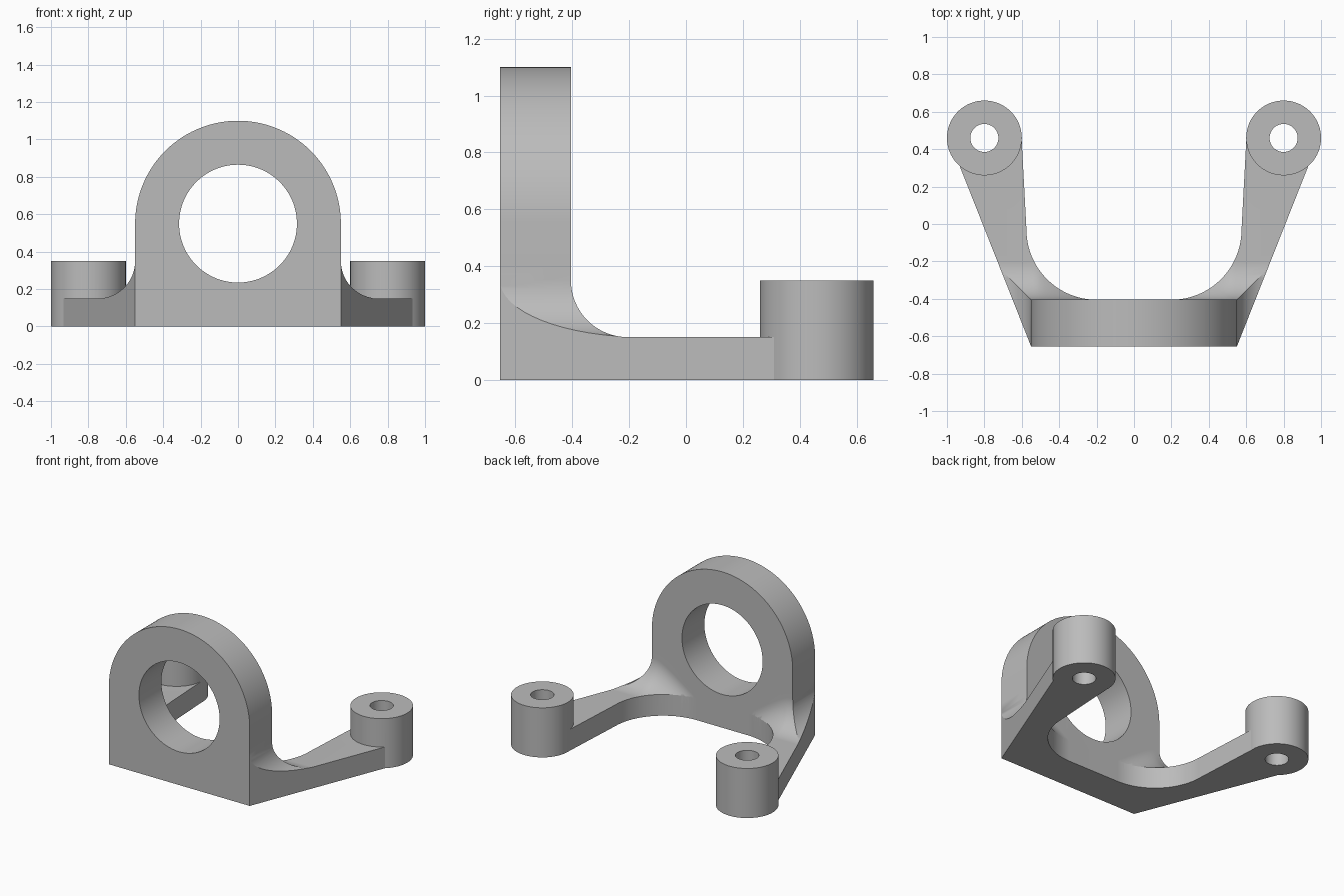
import bpy, bmesh
from math import sin, cos, pi, sqrt
from mathutils import Vector

cube = bpy.data.objects.get("Cube")
if cube:
    bpy.data.objects.remove(cube, do_unlink=True)

steel = bpy.data.materials.new("plain grey")
steel.use_nodes = True
grey = (0.5, 0.5, 0.5, 1)
steel.diffuse_color = grey
steel.node_tree.nodes["Principled BSDF"].inputs["Base Color"].default_value = grey

FRONT, BACK, HALF = -0.655, -0.405, 0.55   # upright plate limits
BASE, FILLET = 0.15, 0.2                   # arm thickness, fillet radius
BOSS = (0.8, 0.46)
BEND = (0.2, -0.03, 0.375)                 # inner bend: centre and radius


def arc(cx, cy, r, a0, a1, n):
    return [(cx + r * cos(a0 + (a1 - a0) * i / n), cy + r * sin(a0 + (a1 - a0) * i / n))
            for i in range(n + 1)]


def loft(name, sections):
    """Closed solid through matching rings of points."""
    bm = bmesh.new()
    rings = [[bm.verts.new(p) for p in s] for s in sections]
    for a, b in zip(rings, rings[1:]):
        for i in range(len(a)):
            j = (i + 1) % len(a)
            bm.faces.new((a[i], a[j], b[j], b[i]))
    bm.faces.new(rings[0])
    bm.faces.new(rings[-1])
    bmesh.ops.recalc_face_normals(bm, faces=bm.faces)
    mesh = bpy.data.meshes.new(name)
    bm.to_mesh(mesh)
    bm.free()
    mesh.materials.append(steel)
    obj = bpy.data.objects.new(name, mesh)
    bpy.context.collection.objects.link(obj)
    return obj


def prism_z(name, pts, z0, z1):
    return loft(name, [[(x, y, z) for x, y in pts] for z in (z0, z1)])


def prism_y(name, pts, y0, y1):
    return loft(name, [[(x, y, z) for x, z in pts] for y in (y0, y1)])


def apply(obj, mod):
    bpy.context.view_layer.objects.active = obj
    bpy.ops.object.modifier_apply(modifier=mod.name)


def combine(obj, other, operation):
    mod = obj.modifiers.new("combine", 'BOOLEAN')
    mod.operation, mod.object, mod.solver = operation, other, 'EXACT'
    apply(obj, mod)
    bpy.data.objects.remove(other, do_unlink=True)


def circle(x, y, r, n=96):
    return arc(x, y, r, 0, 2 * pi, n)[:-1]


# Arm: tall blank with a straight outer side and a rounded inner bend
outline = [(HALF, FRONT), (0.94, 0.33), BOSS, (0.6, 0.44)]
outline += arc(*BEND, 0, -pi / 2, 32) + [(0.2, -0.5), (0.5, -0.6)]
arm = prism_z("arm", outline, 0, 0.4)


# Back fillet cutter: its arc sinks where the arm narrows toward the middle
def back_section(x):
    d = FILLET
    if x < BEND[0] + BEND[2]:
        reach = sqrt(max(BEND[2] ** 2 - max(x - BEND[0], 0) ** 2, 0))
        d = min(FILLET, max(0, BEND[1] - reach - BACK))
    c = BASE + sqrt(max(FILLET ** 2 - (FILLET - d) ** 2, 0))
    pts = arc(BACK + FILLET, c, FILLET, pi, 1.5 * pi, 16)
    pts += [(1, c - FILLET), (1, 0.7), (BACK, 0.7)]
    return [(x, y, z) for y, z in pts]


stations = [0.1] + [0.2 + 0.02 * i for i in range(20)] + [1.2]
combine(arm, loft("back_fillet_cutter", [back_section(x) for x in stations]), 'DIFFERENCE')

# Side fillet cutter
profile = arc(HALF + FILLET, BASE + FILLET, FILLET, pi, 1.5 * pi, 16)
profile += [(1.2, BASE), (1.2, 0.7), (HALF, 0.7)]
combine(arm, prism_y("side_fillet_cutter", profile, -0.9, 1.1), 'DIFFERENCE')

# Mounting boss with its through hole
combine(arm, prism_z("boss", circle(*BOSS, 0.2), 0, 0.35), 'UNION')
combine(arm, prism_z("bolt_hole", circle(*BOSS, 0.075, 48), -0.1, 0.5), 'DIFFERENCE')

# Second arm on the other side
mirror = arm.modifiers.new("mirror", 'MIRROR')
mirror.use_mirror_merge = False
apply(arm, mirror)

# Upright plate with a round top, joined to the arms and bored through
arch = [(-HALF, 0), (HALF, 0)] + arc(0, HALF, HALF, 0, pi, 80)
bracket = prism_y("bearing_bracket", arch, FRONT, BACK)
combine(bracket, arm, 'UNION')
combine(bracket, prism_y("bore", circle(0, HALF, 0.315, 128), -1, 0), 'DIFFERENCE')

# Smooth round surfaces, crisp edges, flat planes
bpy.ops.object.select_all(action='DESELECT')
bracket.select_set(True)
bpy.context.view_layer.objects.active = bracket
bpy.ops.object.shade_smooth_by_angle(angle=0.4)
weighted = bracket.modifiers.new("weighted_normals", 'WEIGHTED_NORMAL')
weighted.keep_sharp = True
